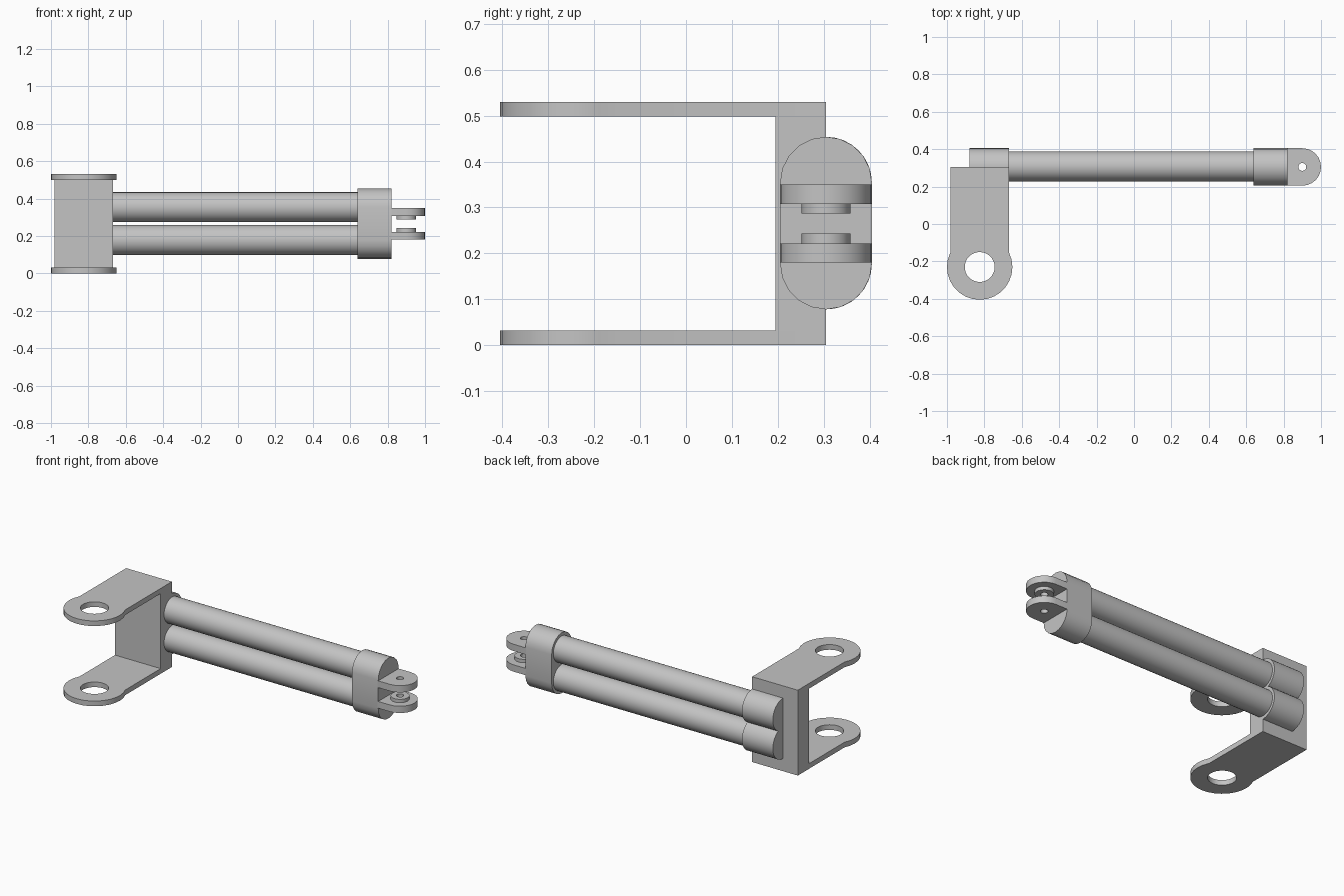
import bpy
import bmesh
from math import sin, cos, atan2, pi, radians
from mathutils import Matrix

if "Cube" in bpy.data.objects:
    bpy.data.objects.remove(bpy.data.objects["Cube"])

GREY = (0.55, 0.55, 0.55, 1)
metal = bpy.data.materials.new("plain grey metal")
metal.use_nodes = True
metal.diffuse_color = GREY
metal.node_tree.nodes["Principled BSDF"].inputs["Base Color"].default_value = GREY

ALONG_X = Matrix(((0, 0, 1, 0), (1, 0, 0, 0), (0, 1, 0, 0), (0, 0, 0, 1)))
ALONG_Z = Matrix.Identity(4)


def arc(cx, cy, r, start, end, n):
    steps = [start + (end - start) * i / n for i in range(n + 1)]
    return [(cx + r * cos(a), cy + r * sin(a)) for a in steps]


def circle(cx, cy, r, n=32):
    return arc(cx, cy, r, 0, 2 * pi, n)[:-1]


def extrude(name, loops, low, high, axis=ALONG_Z):
    """Extrude an outline (with optional hole loops) from low to high along an axis."""
    curve = bpy.data.curves.new(name, "CURVE")
    curve.dimensions = "2D"
    curve.fill_mode = "BOTH"
    curve.extrude = (high - low) / 2
    for loop in loops:
        spline = curve.splines.new("POLY")
        spline.points.add(len(loop) - 1)
        for point, (u, v) in zip(spline.points, loop):
            point.co = (u, v, 0, 1)
        spline.use_cyclic_u = True
    temp = bpy.data.objects.new(name + " outline", curve)
    bpy.context.scene.collection.objects.link(temp)
    graph = bpy.context.evaluated_depsgraph_get()
    mesh = bpy.data.meshes.new_from_object(temp.evaluated_get(graph))
    bpy.data.objects.remove(temp)
    mesh.transform(axis @ Matrix.Translation((0, 0, (low + high) / 2)))

    # Weld the caps to the walls
    bm = bmesh.new()
    bm.from_mesh(mesh)
    bmesh.ops.remove_doubles(bm, verts=bm.verts, dist=0.0001)
    bmesh.ops.recalc_face_normals(bm, faces=bm.faces)
    bm.to_mesh(mesh)
    bm.free()
    mesh.name = name
    mesh.materials.clear()
    mesh.materials.append(metal)

    obj = bpy.data.objects.new(name, mesh)
    bpy.context.scene.collection.objects.link(obj)
    bpy.ops.object.select_all(action="DESELECT")
    obj.select_set(True)
    bpy.context.view_layer.objects.active = obj
    bpy.ops.object.shade_smooth_by_angle(angle=radians(35))
    return obj


TUBE_Y = 0.305
LOWER, UPPER = 0.178, 0.354

# Bracket: back plate and two arms, each ending in a ring
eye_x, eye_y, eye_r = -0.825, -0.23, 0.175
half, rise = 0.157, 0.077
plate_back, thick, height = 0.305, 0.032, 0.53
corner = atan2(rise, half)
arm = arc(eye_x, eye_y, eye_r, corner, -pi - corner, 18)
arm += [(eye_x - half, plate_back), (eye_x + half, plate_back)]
eye_hole = circle(eye_x, eye_y, 0.08)
extrude("lower_arm", [arm, eye_hole], 0, thick)
extrude("upper_arm", [arm, eye_hole], height - thick, height)
left, right = eye_x - half, eye_x + half
plate = [(left, 0.195), (right, 0.195), (right, plate_back), (left, plate_back)]
extrude("bracket_back_plate", [plate], thick, height - thick)

# Twin tubes and the sockets that hold them on the plate
for side, z in (("lower", LOWER), ("upper", UPPER)):
    extrude(side + "_tube", [circle(TUBE_Y + 0.003, z, 0.08)], -0.69, 0.65, ALONG_X)
    extrude(side + "_socket", [circle(TUBE_Y, z, 0.1)], -0.88, right, ALONG_X)

# Rounded end block joining the tubes
block = arc(TUBE_Y, UPPER, 0.1, 0, pi, 10) + arc(TUBE_Y, LOWER, 0.1, pi, 2 * pi, 10)
extrude("end_block", [block], 0.64, 0.82, ALONG_X)

# Fork: two drilled tongues with bosses on their inner faces
pin_x = 0.9
tongue = arc(pin_x, TUBE_Y, 0.1, -pi / 2, pi / 2, 12)
tongue += [(0.815, TUBE_Y + 0.1), (0.815, TUBE_Y - 0.1)]
pin_hole = circle(pin_x, TUBE_Y, 0.021, 16)
boss = circle(pin_x, TUBE_Y, 0.053, 24)
extrude("lower_tongue", [tongue, pin_hole], 0.18, 0.222)
extrude("upper_tongue", [tongue, pin_hole], 0.308, 0.35)
extrude("lower_boss", [boss, pin_hole], 0.222, 0.243)
extrude("upper_boss", [boss, pin_hole], 0.287, 0.308)
